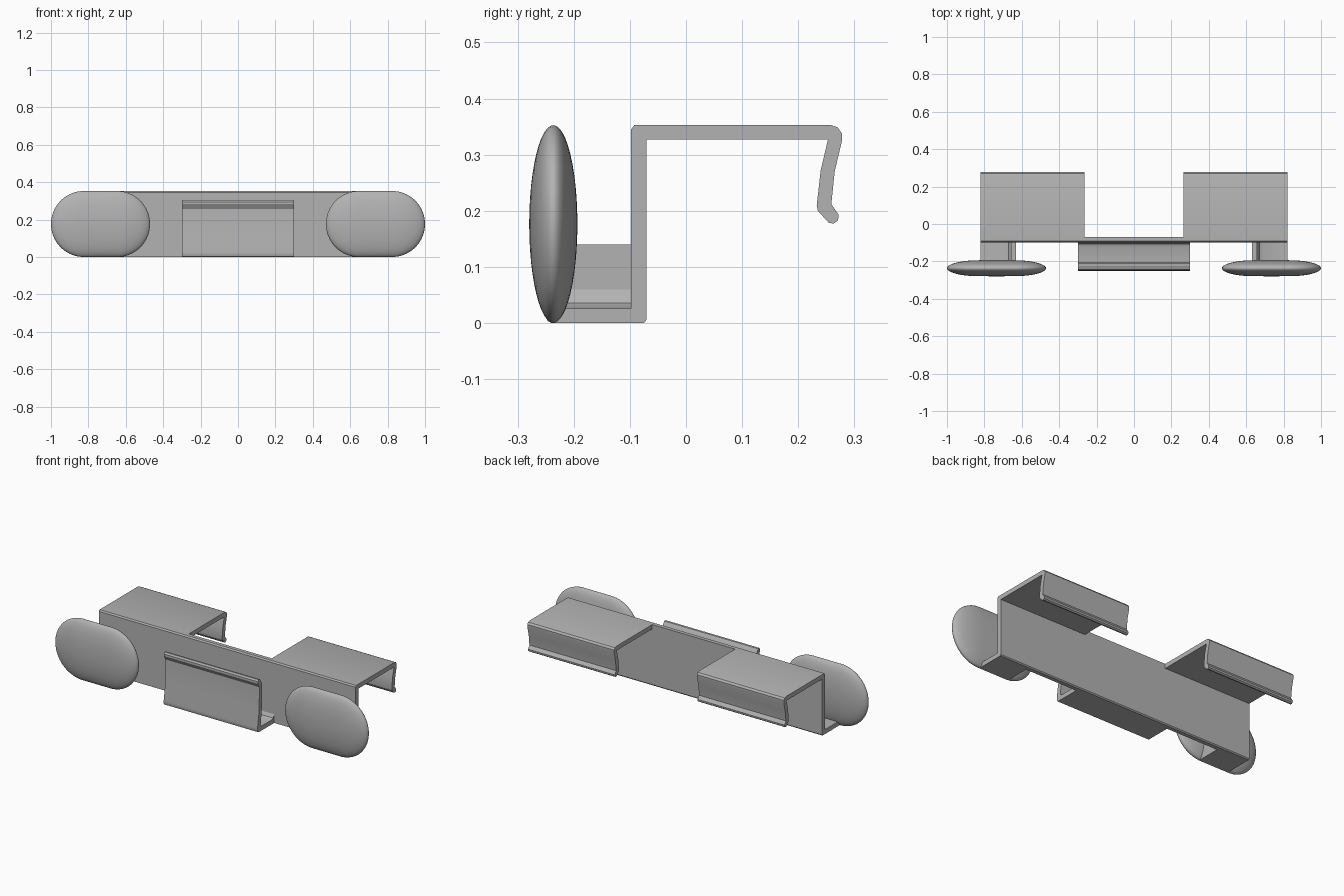
import bpy, bmesh, math
from mathutils import Matrix

if "Cube" in bpy.data.objects:
    bpy.data.objects.remove(bpy.data.objects["Cube"])

grey = bpy.data.materials.new("light_grey")
grey.diffuse_color = (0.45, 0.45, 0.45, 1)
grey.use_nodes = True
grey.node_tree.nodes["Principled BSDF"].inputs["Base Color"].default_value = grey.diffuse_color


def finish(bm, name, angle):
    bmesh.ops.recalc_face_normals(bm, faces=bm.faces)
    mesh = bpy.data.meshes.new(name)
    bm.to_mesh(mesh)
    bm.free()
    mesh.materials.append(grey)
    ob = bpy.data.objects.new(name, mesh)
    bpy.context.collection.objects.link(ob)
    bpy.ops.object.select_all(action='DESELECT')
    ob.select_set(True)
    bpy.context.view_layer.objects.active = ob
    bpy.ops.object.shade_smooth_by_angle(angle=math.radians(angle))
    return ob


def prism(name, profile, a, b, axis='X'):
    """Extrude a (y, z) profile along x, or an (x, z) profile along y."""
    bm = bmesh.new()
    place = (lambda p: (a, p[0], p[1])) if axis == 'X' else (lambda p: (p[0], a, p[1]))
    face = bm.faces.new([bm.verts.new(place(p)) for p in profile])
    out = bmesh.ops.extrude_face_region(bm, geom=[face])
    move = (b - a, 0, 0) if axis == 'X' else (0, b - a, 0)
    bmesh.ops.translate(bm, vec=move, verts=[g for g in out['geom'] if isinstance(g, bmesh.types.BMVert)])
    return finish(bm, name, 28)


# Long upright plate
prism("back_plate", [(-0.098, 0), (-0.075, 0), (-0.07, 0.006), (-0.07, 0.353),
                     (-0.092, 0.353), (-0.098, 0.345)], -0.82, 0.82)

# Shelf with a bent-down spring lip
hook = [(-0.07, 0.353), (0.258, 0.353), (0.27, 0.349), (0.278, 0.338), (0.278, 0.325),
        (0.265, 0.27), (0.259, 0.212), (0.272, 0.193), (0.271, 0.183), (0.263, 0.177),
        (0.254, 0.179), (0.235, 0.2), (0.233, 0.21), (0.24, 0.272), (0.253, 0.327), (-0.07, 0.327)]

# Front clip with an outward lip and a fillet against the plate
clip = [(-0.098, 0), (-0.24, 0), (-0.247, 0.004), (-0.25, 0.012), (-0.25, 0.026),
        (-0.236, 0.12), (-0.233, 0.258), (-0.248, 0.283), (-0.248, 0.295), (-0.241, 0.304),
        (-0.23, 0.303), (-0.209, 0.272), (-0.207, 0.258), (-0.211, 0.12), (-0.222, 0.035),
        (-0.215, 0.026), (-0.122, 0.026), (-0.108, 0.032), (-0.098, 0.05)]
prism("front_clip", clip, -0.3, 0.3)

# L-shaped arm with an inner fillet
arm = [(0.63, 0), (0.82, 0), (0.82, 0.026), (0.69, 0.026), (0.67, 0.036),
       (0.657, 0.06), (0.657, 0.14), (0.63, 0.14)]

for side, s in (("left", -1), ("right", 1)):
    prism(side + "_shelf", hook, s * 0.265, s * 0.82)
    prism(side + "_arm", [(s * x, z) for x, z in arm], -0.236, -0.098, 'Y')

    # Flattened, widened round pad
    bm = bmesh.new()
    turn = Matrix.Rotation(math.pi / 2, 4, 'X') @ Matrix.Rotation(math.pi / 48, 4, 'Z')
    bmesh.ops.create_uvsphere(bm, u_segments=48, v_segments=24, radius=1, matrix=turn)
    for v in bm.verts:
        x, y, z = v.co
        shift = 0 if abs(x) < 1e-4 else math.copysign(0.0885, x)
        v.co = (s * 0.735 + x * 0.1765 + shift, -0.2365 + y * 0.043, 0.1765 + z * 0.1765)
    finish(bm, side + "_pad", 60)
